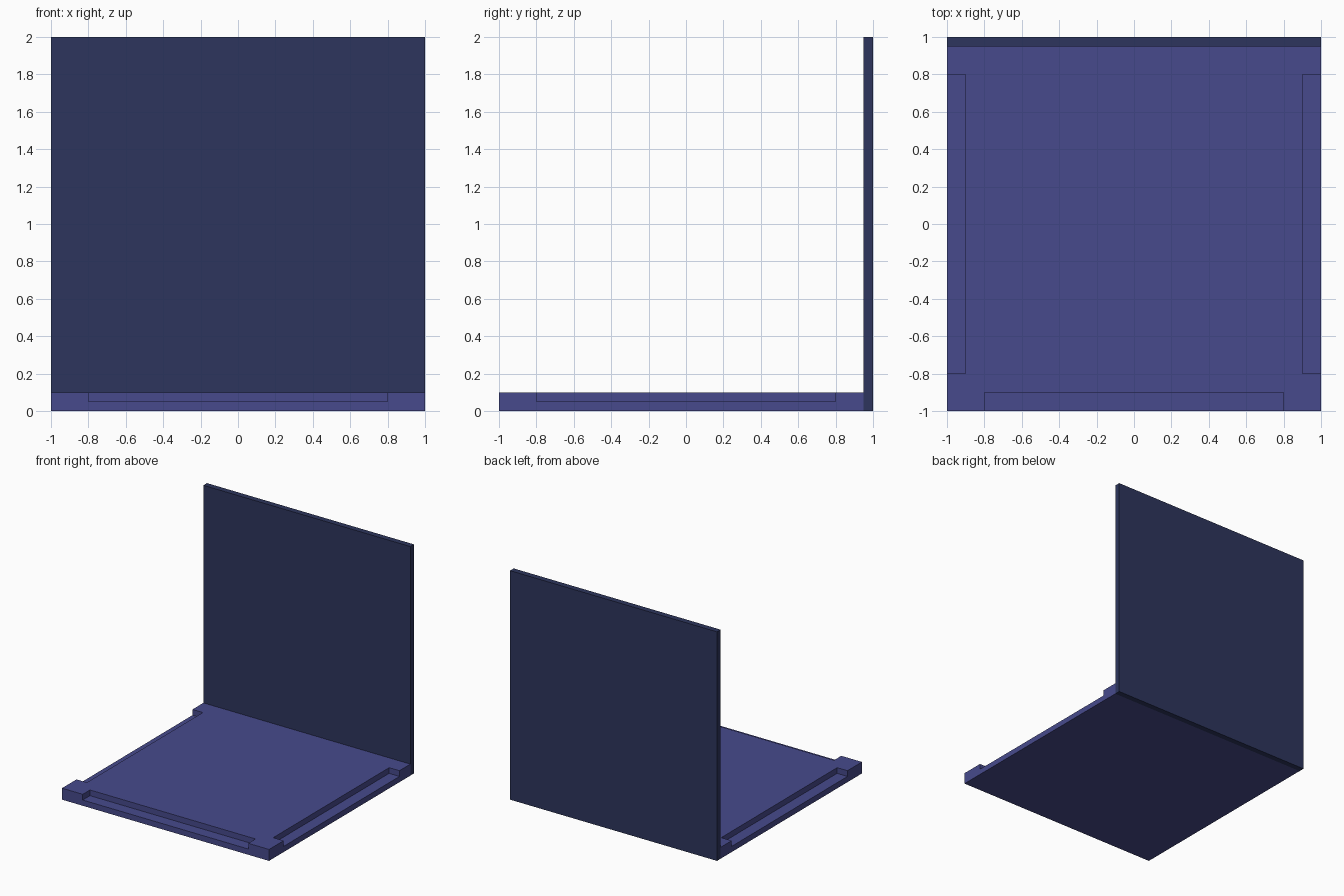
import bpy

if "Cube" in bpy.data.objects:
    bpy.data.objects.remove(bpy.data.objects["Cube"])


def material(name, srgb):
    mat = bpy.data.materials.new(name)
    lin = [((c / 255 + 0.055) / 1.055) ** 2.4 for c in srgb]
    mat.diffuse_color = (*lin, 1.0)
    mat.use_nodes = True
    mat.node_tree.nodes["Principled BSDF"].inputs["Base Color"].default_value = mat.diffuse_color
    return mat


def box(name, lo, hi, mat):
    centre = [(a + b) / 2 for a, b in zip(lo, hi)]
    bpy.ops.mesh.primitive_cube_add(size=1, location=centre)
    obj = bpy.context.object
    obj.name = name
    obj.scale = [b - a for a, b in zip(lo, hi)]
    bpy.ops.object.transform_apply(location=True, rotation=False, scale=True)
    obj.data.materials.append(mat)
    return obj


indigo = material("indigo", (71, 74, 140))
navy = material("navy", (45, 53, 93))

# Floor slab and rear wall
floor = box("floor", (-1, -1, 0), (1, 0.95, 0.1), indigo)
box("back_wall", (-1, 0.95, 0), (1, 1, 2), navy)

# Half-height notches along the front, left and right edges
notches = {
    "front": ((-0.8, -1.1), (0.8, -0.9)),
    "left": ((-1.1, -0.8), (-0.9, 0.8)),
    "right": ((0.9, -0.8), (1.1, 0.8)),
}
for side, (lo, hi) in notches.items():
    cutter = box(side + "_notch_cutter", (*lo, 0.05), (*hi, 0.2), indigo)
    mod = floor.modifiers.new(side + "_notch", 'BOOLEAN')
    mod.operation = 'DIFFERENCE'
    mod.solver = 'EXACT'
    mod.object = cutter
    bpy.context.view_layer.objects.active = floor
    bpy.ops.object.modifier_apply(modifier=mod.name)
    bpy.data.objects.remove(cutter)
